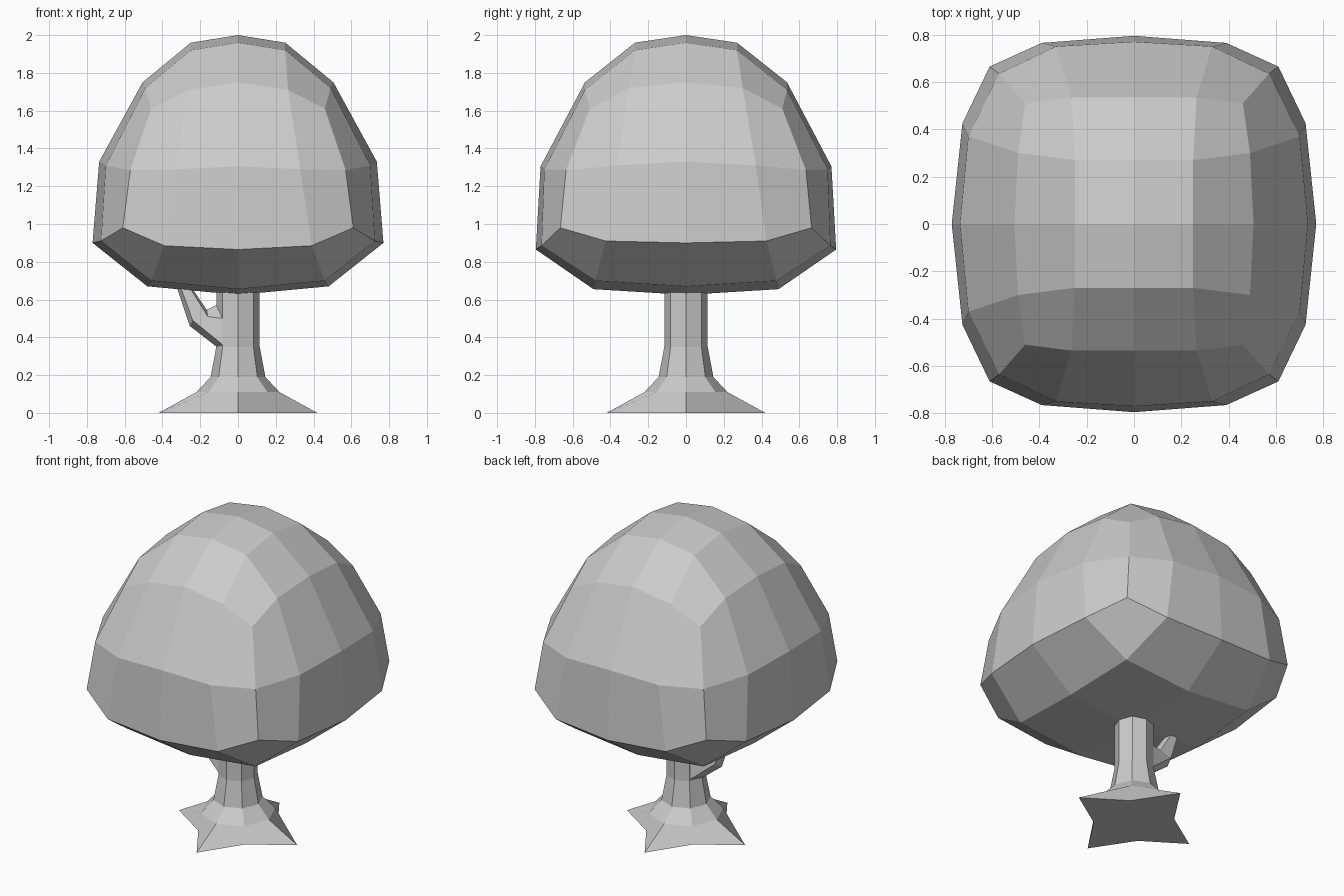
import bpy, bmesh
from math import cos, sin, pi

cube = bpy.data.objects.get("Cube")
if cube:
    bpy.data.objects.remove(cube, do_unlink=True)

grey = bpy.data.materials.new("plain_grey")
grey.use_nodes = True
colour = (0.6, 0.6, 0.6, 1)
grey.diffuse_color = colour
grey.node_tree.nodes["Principled BSDF"].inputs["Base Color"].default_value = colour


def make_object(name, bm):
    """Turn a bmesh into a flat shaded grey object."""
    bmesh.ops.recalc_face_normals(bm, faces=bm.faces)
    mesh = bpy.data.meshes.new(name)
    bm.to_mesh(mesh)
    bm.free()
    mesh.materials.append(grey)
    obj = bpy.data.objects.new(name, mesh)
    bpy.context.collection.objects.link(obj)
    return obj


def add_verts(bm, points):
    return [bm.verts.new(p) for p in points]


def bridge(bm, a, b, closed=False):
    """Join two rows of equal length with quads."""
    n = len(a)
    for i in range(n if closed else n - 1):
        j = (i + 1) % n
        bm.faces.new((a[i], a[j], b[j], b[i]))


def cap_quadrant(bm, centre, inner, outer):
    """Close a quarter of the rounded box with a two by two grid of quads."""
    bm.faces.new((centre, inner[0], inner[1], inner[2]))
    bm.faces.new((inner[0], outer[0], outer[1], inner[1]))
    bm.faces.new((inner[1], outer[1], outer[2], outer[3]))
    bm.faces.new((inner[2], inner[1], outer[3], outer[4]))


# Canopy: one quarter of a rounded box, mirrored in x and y
bm = bmesh.new()
peak, base = add_verts(bm, [(0, 0, 2), (0, 0, 0.625)])
crown = add_verts(bm, [(0.25, 0, 1.96), (0.25, 0.27, 1.92), (0, 0.27, 1.96)])
shoulder = add_verts(bm, [(0.505, 0, 1.75), (0.49, 0.3, 1.72), (0.46, 0.51, 1.61),
                          (0.265, 0.535, 1.71), (0, 0.535, 1.75)])
middle = add_verts(bm, [(0.735, 0, 1.33), (0.7, 0.37, 1.31), (0.57, 0.635, 1.285),
                        (0.33, 0.75, 1.29), (0, 0.77, 1.305)])
rim = add_verts(bm, [(0.77, 0, 0.9), (0.725, 0.425, 0.91), (0.61, 0.665, 0.98),
                     (0.39, 0.765, 0.885), (0, 0.795, 0.865)])
under = add_verts(bm, [(0.48, 0, 0.67), (0.46, 0.48, 0.7), (0, 0.49, 0.655)])
cap_quadrant(bm, peak, crown, shoulder)
bridge(bm, shoulder, middle)
bridge(bm, middle, rim)
cap_quadrant(bm, base, under, rim)
canopy = make_object("canopy", bm)
mirror = canopy.modifiers.new("mirror", 'MIRROR')
mirror.use_axis = (True, True, False)

# Trunk: eight sided rings flaring to a four pointed root star
bm = bmesh.new()
profile = [(0.42, 0.235, 0), (0.22, 0.22, 0.11), (0.145, 0.145, 0.19),
           (0.115, 0.115, 0.35), (0.115, 0.115, 0.68)]
rings = []
for point_r, notch_r, z in profile:
    radii = [point_r, notch_r] * 4
    rings.append(add_verts(bm, [(r * cos(i * pi / 4), r * sin(i * pi / 4), z)
                                for i, r in enumerate(radii)]))
for lower, upper in zip(rings, rings[1:]):
    bridge(bm, lower, upper, closed=True)
bm.faces.new(rings[0])
bm.faces.new(rings[-1])
make_object("trunk", bm)

# Branch: six sided sections (bottom, low side, high side, top) bending up
bm = bmesh.new()
sections = [(0.08, (-0.1, 0.34), (-0.08, 0.36), (-0.08, 0.5), (-0.115, 0.57)),
            (0.05, (-0.255, 0.46), (-0.24, 0.49), (-0.16, 0.51), (-0.165, 0.545)),
            (0.035, (-0.325, 0.67), (-0.305, 0.67), (-0.26, 0.67), (-0.25, 0.67))]
rings = []
for w, bottom, low, high, top in sections:
    loop = [(bottom, 0), (low, w), (high, w), (top, 0), (high, -w), (low, -w)]
    rings.append(add_verts(bm, [(x, y, z) for (x, z), y in loop]))
for a, b in zip(rings, rings[1:]):
    bridge(bm, a, b, closed=True)
bm.faces.new(rings[0])
bm.faces.new(rings[-1])
make_object("branch", bm)
